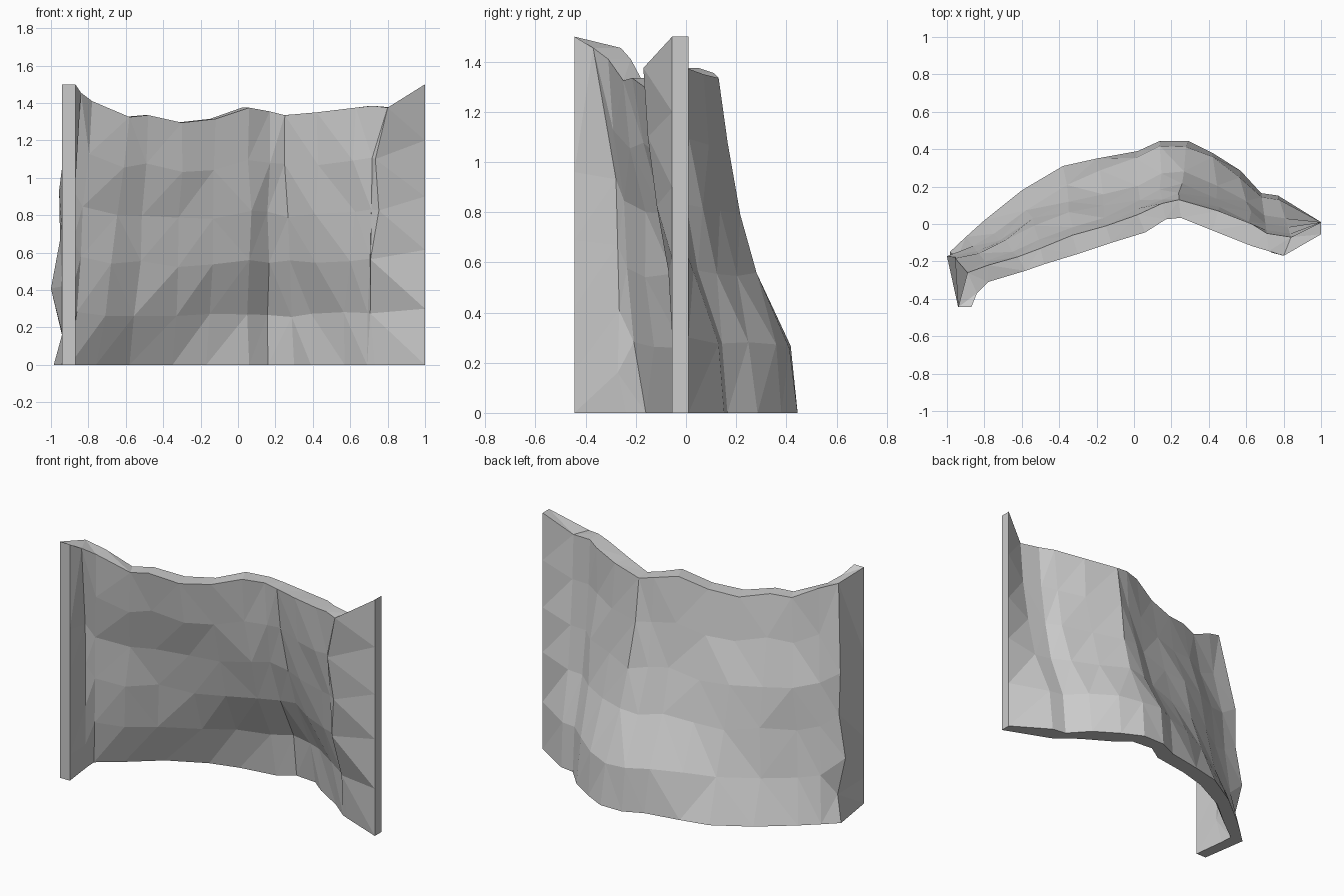
import bpy, bmesh, random
from mathutils import Vector

if "Cube" in bpy.data.objects:
    bpy.data.objects.remove(bpy.data.objects["Cube"])

random.seed(4)

# Wall plan: top front xy, top back xy, top height, bottom back xy (left to right)
COLUMNS = [
    (-.87, -.445, -.94, -.445, 1.50, -.94, -.445),
    (-.84, -.37, -.89, -.26, 1.455, -.985, -.15),
    (-.78, -.31, -.78, -.22, 1.41, -.90, -.07),
    (-.58, -.25, -.62, -.175, 1.325, -.80, .02),
    (-.48, -.215, -.50, -.13, 1.335, -.60, .18),
    (-.30, -.16, -.33, -.06, 1.295, -.38, .31),
    (-.12, -.10, -.15, -.01, 1.315, -.20, .35),
    (.06, -.045, .02, .05, 1.375, .02, .39),
    (.17, .025, .15, .11, 1.355, .14, .445),
    (.25, .033, .24, .13, 1.335, .29, .445),
    (.42, -.035, .45, .07, 1.35, .42, .38),
    (.63, -.118, .63, 0, 1.375, .57, .285),
    (.72, -.145, .71, -.05, 1.385, .68, .165),
    (.80, -.17, .84, -.07, 1.375, .77, .152),
    (1.0, -.055, 1.0, .01, 1.50, 1.0, .01),
]
LEVELS = [0, .2, .41, .6, .8, 1]              # ledge heights as part of full height
LEVELS_LEFT = [0, .11, .28, .46, .64, 1]      # lower ledges at the left end
LEAN_LEFT = [0, .32, .5, .58, .87, 1]         # how far each ledge leans forward
LEAN_RIGHT = [0, .1, .55, .76, .92, 1]
LEAN_CORNER = [0, .25, .2, .25, .3, 1]
CORNER_X = [0, .02, -.034, .01, 0, 0]         # uneven outer corner at the left
RIGHT_CREASE_X = [0, -.03, -.06, -.03, -.06, 0]

bm = bmesh.new()
last = len(COLUMNS) - 1
front, back = [], []
for c, (fx, fy, bx, by, height, ox, oy) in enumerate(COLUMNS):
    top_front, top_back = Vector((fx, fy, 0)), Vector((bx, by, 0))
    foot_back = Vector((ox, oy, 0))
    foot_front = foot_back + top_front - top_back
    if c == 1:
        foot_front += Vector((.04, .02, 0))
    blend = min(max((fx + .5) / .6, 0), 1)
    fcol, bcol = [], []
    for r in range(len(LEVELS)):
        lean = LEAN_LEFT[r] * (1 - blend) + LEAN_RIGHT[r] * blend
        if c == 1:
            lean = LEAN_CORNER[r]
        f = foot_front.lerp(top_front, lean)
        b = foot_back.lerp(top_back, lean)
        f.z = b.z = (LEVELS_LEFT if c < 2 else LEVELS)[r] * height
        if c == 1:
            b.x += CORNER_X[r]
        if c == last - 1:
            f.x += RIGHT_CREASE_X[r]
        # Small rocky unevenness away from the flat ends, top and base
        if 2 < c < last - 2 and 0 < r < len(LEVELS) - 1:
            shift = Vector([random.uniform(-.012, .012) for _ in range(3)])
            f += shift
            b += shift
        fcol.append(bm.verts.new(f))
        bcol.append(bm.verts.new(b))
    front.append(fcol)
    back.append(bcol)

# Front, back, top and base surfaces
for c in range(last):
    for r in range(len(LEVELS) - 1):
        bm.faces.new((front[c][r], front[c + 1][r], front[c + 1][r + 1], front[c][r + 1]))
        bm.faces.new((back[c + 1][r], back[c][r], back[c][r + 1], back[c + 1][r + 1]))
    bm.faces.new((front[c][-1], front[c + 1][-1], back[c + 1][-1], back[c][-1]))
    bm.faces.new((back[c][0], back[c + 1][0], front[c + 1][0], front[c][0]))

# Flat joining faces at the two ends
for r in range(len(LEVELS) - 1):
    bm.faces.new((back[0][r], front[0][r], front[0][r + 1], back[0][r + 1]))
    bm.faces.new((front[last][r], back[last][r], back[last][r + 1], front[last][r + 1]))

bmesh.ops.triangulate(bm, faces=bm.faces[:], quad_method='SHORT_EDGE')
bmesh.ops.recalc_face_normals(bm, faces=bm.faces[:])
mesh = bpy.data.meshes.new("rock_wall")
bm.to_mesh(mesh)
bm.free()
bpy.context.collection.objects.link(bpy.data.objects.new("rock_wall", mesh))
